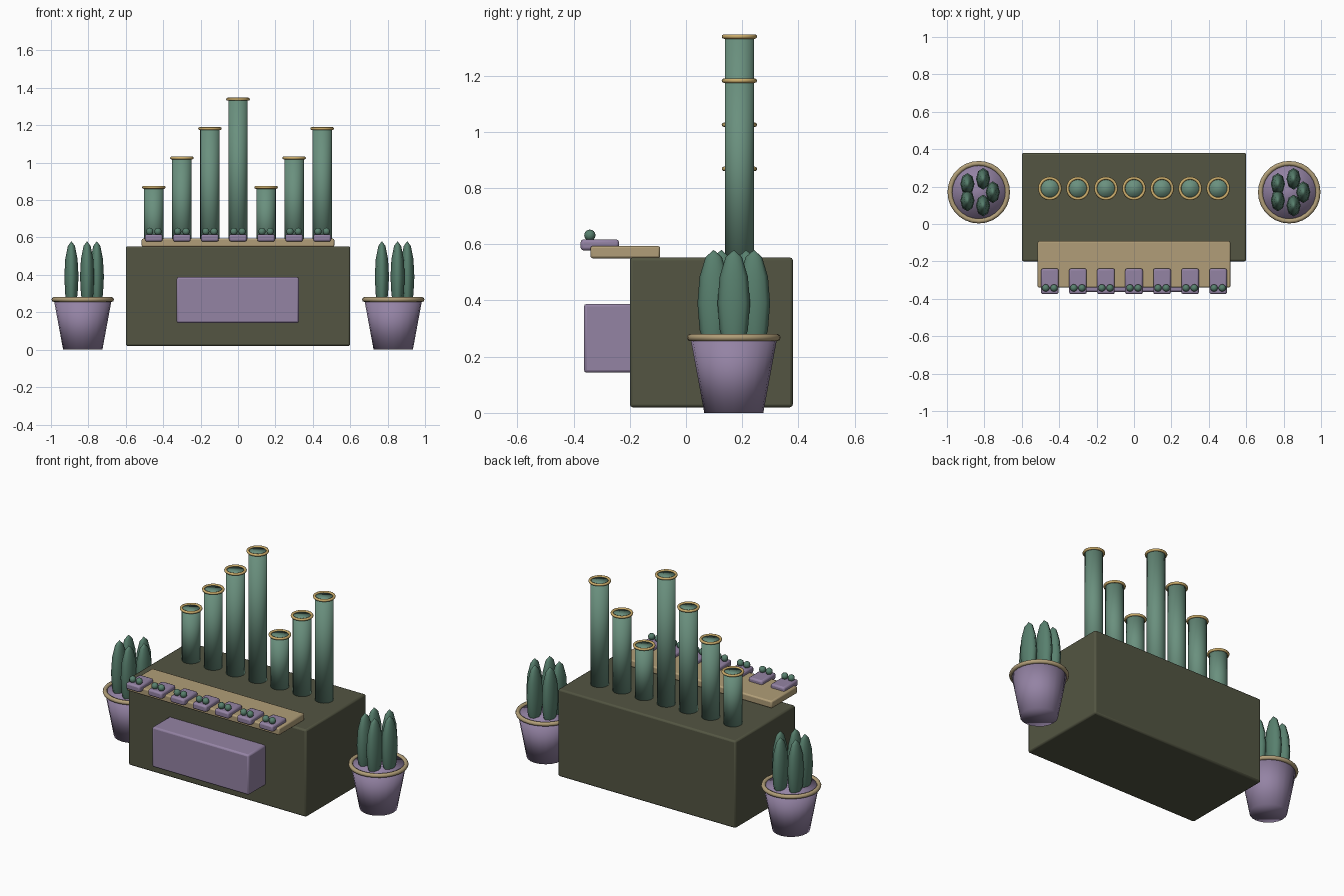
import bpy
import math

if "Cube" in bpy.data.objects:
    bpy.data.objects.remove(bpy.data.objects["Cube"])


def material(name, rgb):
    # sRGB bytes to linear colour
    lin = [((c / 255 + 0.055) / 1.055) ** 2.4 for c in rgb] + [1.0]
    mat = bpy.data.materials.new(name)
    mat.use_nodes = True
    mat.diffuse_color = lin
    mat.node_tree.nodes["Principled BSDF"].inputs["Base Color"].default_value = lin
    return mat


OLIVE = material("dark olive", (83, 85, 66))
PURPLE = material("dusty purple", (148, 131, 164))
TAN = material("tan", (177, 158, 120))
GOLD = material("gold", (205, 174, 108))
GREEN = material("sage green", (106, 144, 126))
CACTUS = material("cactus green", (88, 128, 110))


def finish(name, mat, angle=180):
    obj = bpy.context.object
    obj.name = name
    obj.data.materials.append(mat)
    bpy.ops.object.shade_smooth_by_angle(angle=math.radians(angle))
    return obj


def box(name, low, high, mat, bevel):
    center = [(a + b) / 2 for a, b in zip(low, high)]
    bpy.ops.mesh.primitive_cube_add(size=1, location=center)
    obj = bpy.context.object
    obj.scale = [b - a for a, b in zip(low, high)]
    bpy.ops.object.transform_apply(location=False, rotation=False, scale=True)
    mod = obj.modifiers.new("Bevel", "BEVEL")
    mod.width = bevel
    mod.segments = 2
    return finish(name, mat, 40)


def frustum(name, x, y, z0, z1, r0, r1, mat, sides):
    bpy.ops.mesh.primitive_cone_add(vertices=sides, radius1=r0, radius2=r1,
                                    depth=z1 - z0, location=(x, y, (z0 + z1) / 2))
    return finish(name, mat)


def ring(name, x, y, z, major, minor, mat):
    bpy.ops.mesh.primitive_torus_add(major_radius=major, minor_radius=minor,
                                     major_segments=28, minor_segments=8,
                                     location=(x, y, z))
    return finish(name, mat)


def ball(name, loc, scale, mat, segments, rings):
    bpy.ops.mesh.primitive_uv_sphere_add(segments=segments, ring_count=rings,
                                         radius=1, location=loc)
    bpy.context.object.scale = scale
    return finish(name, mat)


# Cabinet, front box and ledge
box("cabinet", (-0.6, -0.2, 0.02), (0.6, 0.38, 0.553), OLIVE, 0.01)
box("front_box", (-0.328, -0.363, 0.143), (0.325, -0.19, 0.388), PURPLE, 0.01)
box("ledge", (-0.515, -0.34, 0.55), (0.515, -0.092, 0.594), TAN, 0.008)

# Pipes with rims, and a key with two knobs in front of each
for i in range(7):
    x = (i - 3) * 0.15
    top = 0.868 + 0.157 * (i % 4)
    frustum(f"pipe_{i + 1}", x, 0.19, 0.54, top, 0.052, 0.052, GREEN, 24)
    ring(f"pipe_rim_{i + 1}", x, 0.19, top, 0.055, 0.008, GOLD)
    box(f"key_{i + 1}", (x - 0.047, -0.375, 0.578), (x + 0.047, -0.238, 0.617),
        PURPLE, 0.01)
    for side in (-1, 1):
        ball(f"knob_{i + 1}_{'right' if side < 0 else 'left'}",
             (x + side * 0.022, -0.342, 0.632), (0.02, 0.02, 0.02), CACTUS, 10, 8)

# Potted cacti on both sides
for side, label in ((-1, "right"), (1, "left")):
    cx, cy = side * 0.83, 0.17
    frustum(f"pot_{label}", cx, cy, 0, 0.27, 0.105, 0.155, PURPLE, 20)
    ring(f"pot_rim_{label}", cx, cy, 0.268, 0.154, 0.013, TAN)
    for i in range(5):
        a = math.tau * i / 5
        loc = (cx + 0.075 * math.cos(a), cy + 0.075 * math.sin(a), 0.39)
        ball(f"cactus_{label}_{i + 1}", loc, (0.038, 0.058, 0.19), CACTUS, 8, 6)
